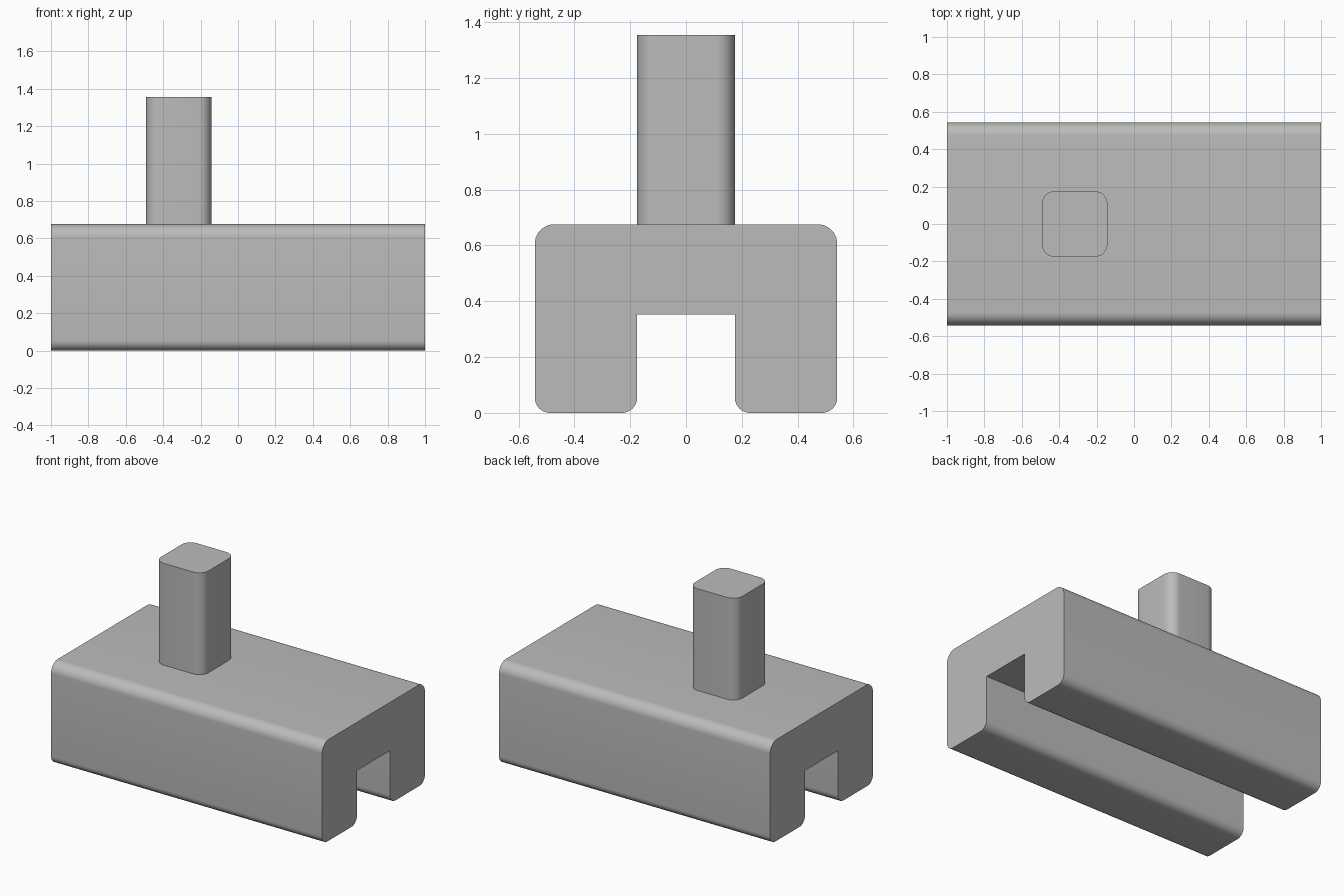
import bpy, bmesh, math
from mathutils import Vector

cube = bpy.data.objects.get("Cube")
if cube:
    bpy.data.objects.remove(cube, do_unlink=True)

grey = bpy.data.materials.new("plain grey")
grey.use_nodes = True
colour = (0.5, 0.5, 0.5, 1)
grey.diffuse_color = colour
grey.node_tree.nodes["Principled BSDF"].inputs["Base Color"].default_value = colour


def rounded(corners, steps=10):
    """Outline from (u, v, radius) right-angled corners."""
    points = []
    for i, (u, v, r) in enumerate(corners):
        p = Vector((u, v))
        if r == 0:
            points.append(p)
            continue
        a = (Vector(corners[i - 1][:2]) - p).normalized() * r
        b = (Vector(corners[(i + 1) % len(corners)][:2]) - p).normalized() * r
        for k in range(steps + 1):
            t = k / steps * math.pi / 2
            points.append(p + a * (1 - math.sin(t)) + b * (1 - math.cos(t)))
    return points


def extrude(name, outline, place, direction):
    bm = bmesh.new()
    face = bm.faces.new([bm.verts.new(place(p)) for p in outline])
    result = bmesh.ops.extrude_face_region(bm, geom=[face], use_keep_orig=True)
    verts = [g for g in result["geom"] if isinstance(g, bmesh.types.BMVert)]
    bmesh.ops.translate(bm, vec=direction, verts=verts)
    bmesh.ops.recalc_face_normals(bm, faces=bm.faces)
    mesh = bpy.data.meshes.new(name)
    bm.to_mesh(mesh)
    bm.free()
    mesh.materials.append(grey)
    obj = bpy.data.objects.new(name, mesh)
    bpy.context.collection.objects.link(obj)
    bpy.ops.object.select_all(action="DESELECT")
    obj.select_set(True)
    bpy.context.view_layer.objects.active = obj
    bpy.ops.object.shade_smooth_by_angle(angle=math.radians(30))
    return obj


# Channel-shaped body: half profile mirrored across the centre line
half = [(0.175, 0.353, 0), (0.175, 0, 0.055), (0.542, 0, 0.055), (0.542, 0.676, 0.07)]
profile = half + [(-y, z, r) for y, z, r in reversed(half)]
extrude("slotted_body", rounded(profile), lambda p: (-1, p.x, p.y), (2, 0, 0))

# Upright post with rounded vertical edges
h = 0.175
square = [(-h, -h, 0.067), (h, -h, 0.067), (h, h, 0.067), (-h, h, 0.067)]
extrude("post", rounded(square), lambda p: (p.x - 0.317, p.y, 0.676), (0, 0, 0.679))
